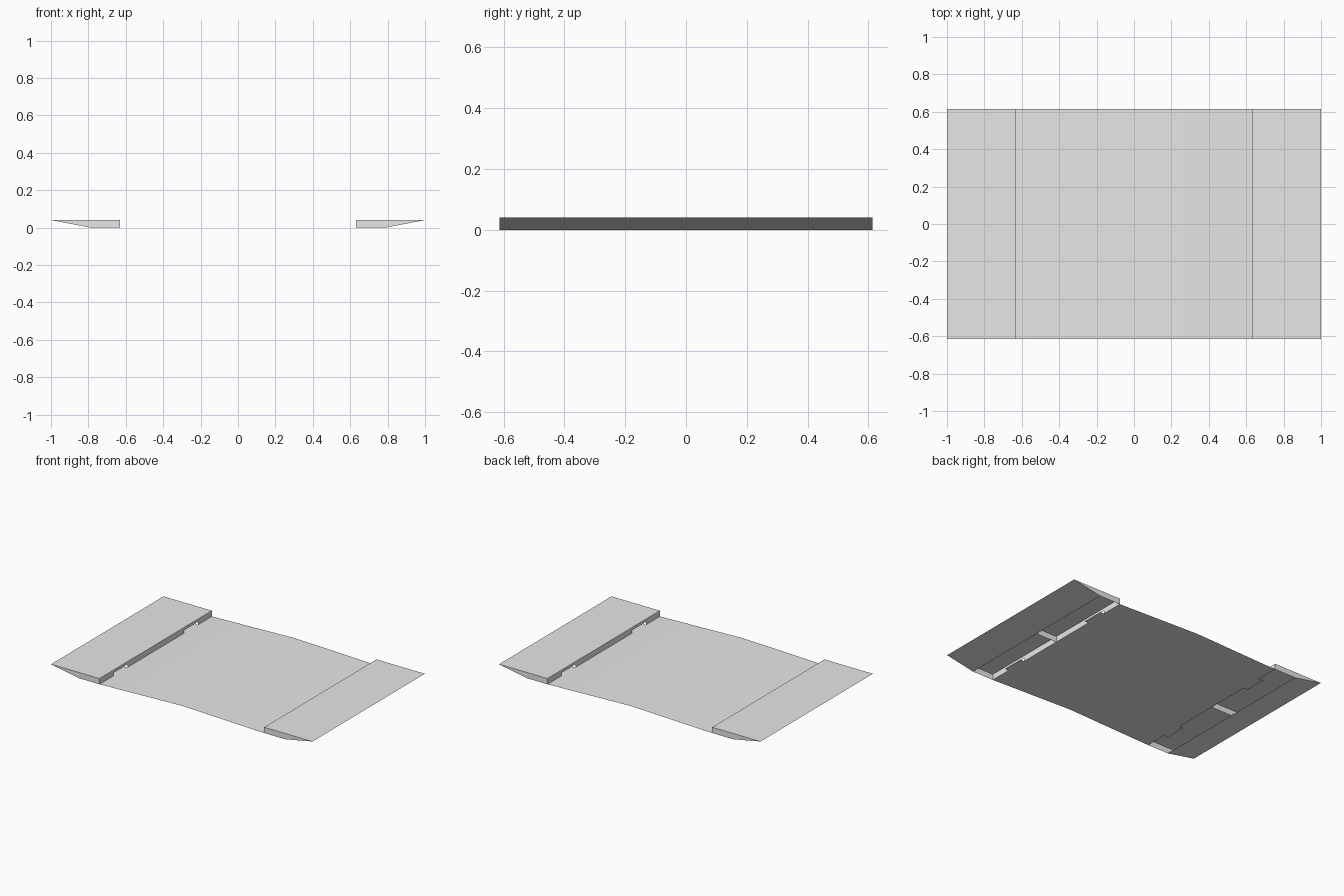
import bpy

cube = bpy.data.objects.get("Cube")
if cube:
    bpy.data.objects.remove(cube)

grey = bpy.data.materials.new("plain_grey")
grey.use_nodes = True
colour = (0.8, 0.8, 0.8, 1)
grey.diffuse_color = colour
grey.node_tree.nodes["Principled BSDF"].inputs["Base Color"].default_value = colour

TIP, FOOT, INNER = 1.0, 0.79, 0.63     # ramp stations along x
HALF, TOP = 0.614, 0.04                # half width and ramp height
SLOT_IN, SLOT_OUT = 0.31, 0.46         # strap slots along y
SLOT_TOP, TAB, CROWN = 0.02, 0.03, 0.02


def make_sheet(name, polygons, smooth=False):
    """Make an object of thin faces, welding shared corners."""
    index, faces = {}, []
    for poly in polygons:
        faces.append([index.setdefault(p, len(index)) for p in poly])
    mesh = bpy.data.meshes.new(name)
    mesh.from_pydata(list(index), [], faces)
    mesh.materials.append(grey)
    for face in mesh.polygons:
        face.use_smooth = smooth
    obj = bpy.data.objects.new(name, mesh)
    bpy.context.collection.objects.link(obj)
    return obj


def strip(a, b, y0=-HALF, y1=HALF):
    """Rectangle spanning y between two (x, z) stations."""
    return [(a[0], y0, a[1]), (b[0], y0, b[1]), (b[0], y1, b[1]), (a[0], y1, a[1])]


def ramp(name, side):
    profile = [(INNER, TOP), (INNER, 0), (FOOT, 0), (TIP, TOP)]

    def gusset(y):
        return [(x, y, z) for x, z in profile]

    # Inner wall with two strap slots along its lower edge
    lower = [(-HALF, 0)]
    for y0, y1 in ((-SLOT_OUT, -SLOT_IN), (SLOT_IN, SLOT_OUT)):
        lower += [(y0, 0), (y0, SLOT_TOP), (y1, SLOT_TOP), (y1, 0)]
    wall = [(INNER, y, z) for y, z in lower + [(HALF, 0), (HALF, TOP), (-HALF, TOP)]]

    # Top, sloped underside, two ends, centre rib and inner wall; open beneath
    faces = [
        strip((INNER, TOP), (TIP, TOP)),
        strip((TIP, TOP), (FOOT, 0)),
        gusset(-HALF),
        gusset(HALF)[::-1],
        gusset(0),
        wall[::-1],
    ]
    if side < 0:
        faces = [[(-x, y, z) for x, y, z in f][::-1] for f in faces]
    make_sheet(name, faces)


ramp("left_ramp", 1)
ramp("right_ramp", -1)

# Gently crowned mat between the ramps
make_sheet("mat", [strip((-INNER, 0), (0, CROWN)), strip((0, CROWN), (INNER, 0))], True)

# Straps that pass through the slots
for side, label in ((1, "left"), (-1, "right")):
    for end, place in ((-1, "front"), (1, "back")):
        y0, y1 = sorted((end * SLOT_IN, end * SLOT_OUT))
        x0, x1 = sorted((side * INNER, side * (INNER + TAB)))
        make_sheet(f"{label}_{place}_strap", [strip((x0, 0), (x1, 0), y0, y1)])
